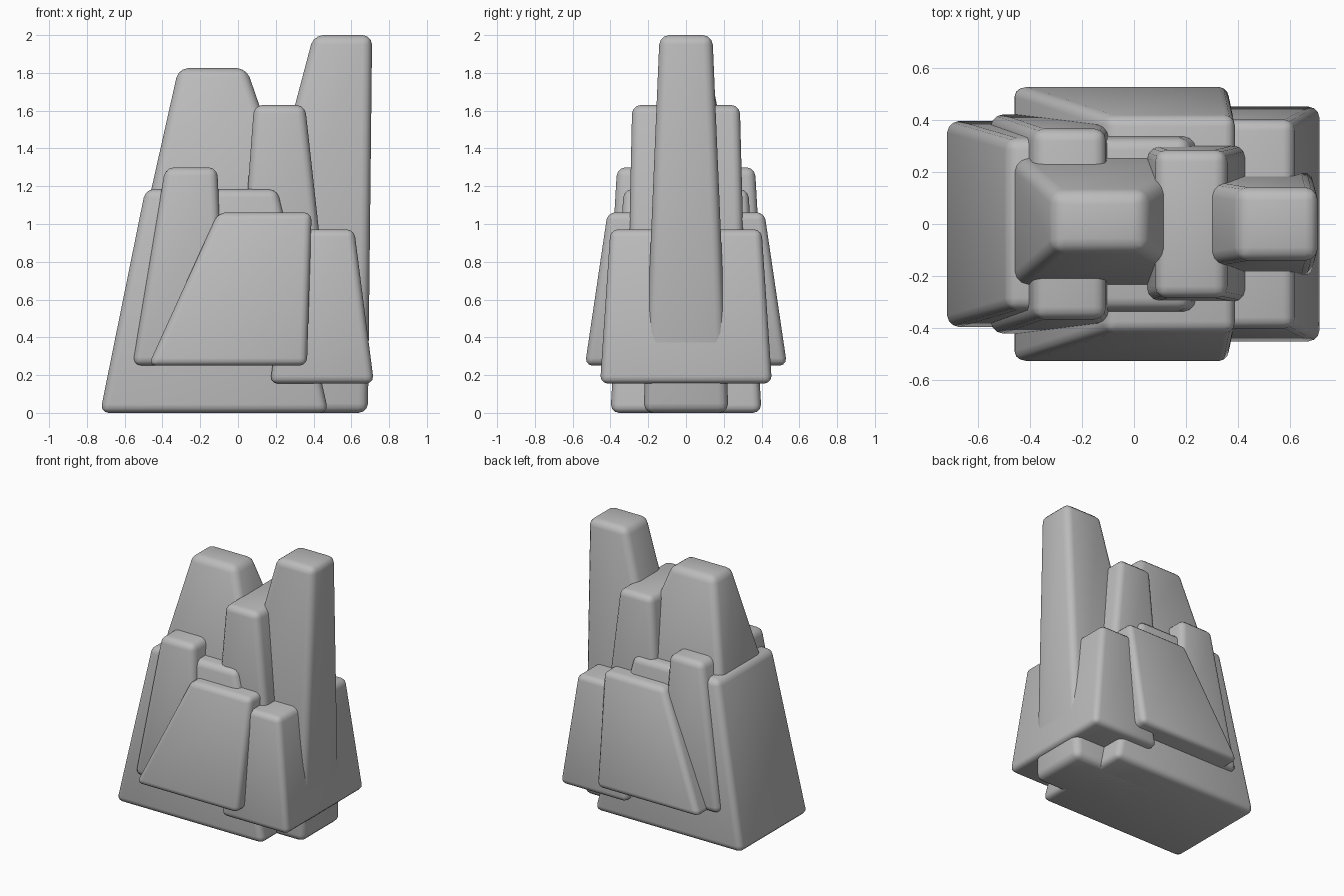
import bpy, bmesh

default = bpy.data.objects.get("Cube")
if default:
    bpy.data.objects.remove(default, do_unlink=True)

# One plain grey stone
stone = bpy.data.materials.new("grey stone")
stone.use_nodes = True
colour = (0.5, 0.5, 0.5, 1)
stone.diffuse_color = colour
stone.node_tree.nodes["Principled BSDF"].inputs["Base Color"].default_value = colour


def rock(name, low, high, bevel=0.045):
    """Tapered rounded block; low and high are (x0, x1, y0, y1, z)."""
    bm = bmesh.new()
    rings = []
    for x0, x1, y0, y1, z in (low, high):
        corners = ((x0, y0), (x1, y0), (x1, y1), (x0, y1))
        rings.append([bm.verts.new((x, y, z)) for x, y in corners])
    bottom, top = rings
    bm.faces.new(bottom[::-1])
    bm.faces.new(top)
    for i in range(4):
        j = (i + 1) % 4
        bm.faces.new((bottom[i], bottom[j], top[j], top[i]))
    bmesh.ops.bevel(bm, geom=bm.edges[:], offset=bevel, offset_type='OFFSET',
                    segments=3, profile=0.5, affect='EDGES', clamp_overlap=True)
    for face in bm.faces:
        face.smooth = True
    mesh = bpy.data.meshes.new(name)
    bm.to_mesh(mesh)
    bm.free()
    mesh.materials.append(stone)
    obj = bpy.data.objects.new(name, mesh)
    bpy.context.collection.objects.link(obj)
    return obj


# Broad base boulder
rock("base_rock", (-0.73, 0.48, -0.4, 0.4, 0), (-0.49, 0.21, -0.33, 0.33, 1.185))

# Upright spires
rock("main_peak", (-0.5, 0.33, -0.27, 0.29, 1.0), (-0.315, 0.045, -0.105, 0.125, 1.825), 0.05)
rock("middle_peak", (0.0, 0.48, -0.31, 0.315, 0.5), (0.085, 0.355, -0.285, 0.285, 1.63))
rock("tall_spire", (-0.13, 0.688, -0.225, 0.225, 0), (0.4, 0.71, -0.14, 0.14, 2.0), 0.05)

# Slabs running through the base and showing on both flanks
rock("narrow_slab", (-0.56, -0.06, -0.425, 0.425, 0.25), (-0.385, -0.11, -0.365, 0.365, 1.3))
rock("wide_slab", (-0.475, 0.365, -0.535, 0.535, 0.25), (-0.105, 0.39, -0.415, 0.415, 1.062), 0.04)

# Shoulder block behind the slabs
rock("shoulder_rock", (0.17, 0.72, -0.455, 0.455, 0.155), (0.28, 0.615, -0.4, 0.4, 0.972), 0.04)
